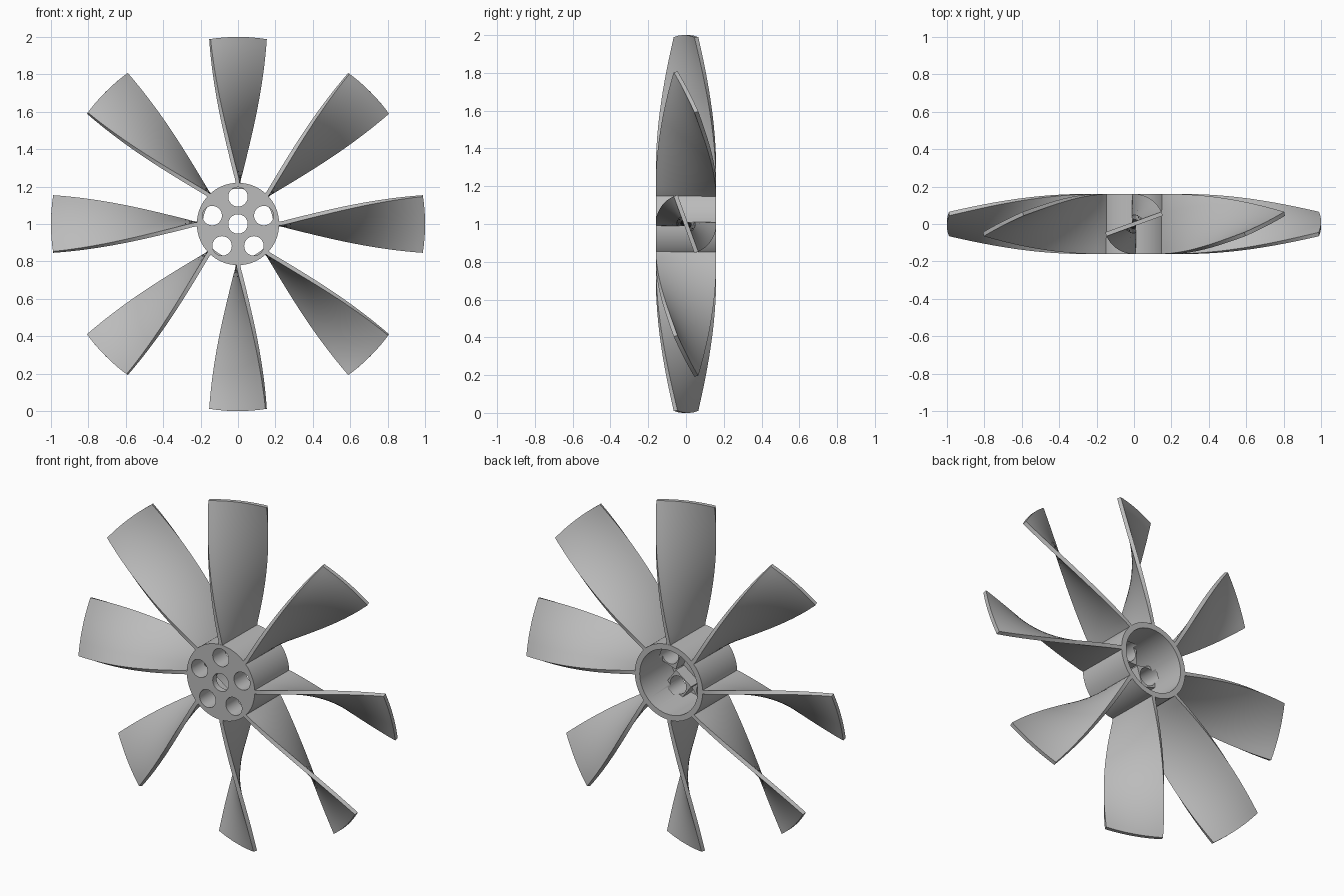
import bpy, bmesh, math
from mathutils import Matrix, Vector

if "Cube" in bpy.data.objects:
    bpy.data.objects.remove(bpy.data.objects["Cube"])

CENTRE = Vector((0, 0, 1))
HUB_R, BORE_R, HALF = 0.22, 0.188, 0.16
PLATE_Y, BOSS_Y = -0.125, -0.05
HOLE_R, RING_R = 0.052, 0.145

grey = bpy.data.materials.new("plain grey")
grey.use_nodes = True
grey.diffuse_color = (0.5, 0.5, 0.5, 1)
grey.node_tree.nodes["Principled BSDF"].inputs["Base Color"].default_value = (0.5, 0.5, 0.5, 1)


def make_object(name, bm):
    bmesh.ops.recalc_face_normals(bm, faces=bm.faces)
    mesh = bpy.data.meshes.new(name)
    bm.to_mesh(mesh)
    bm.free()
    mesh.materials.append(grey)
    obj = bpy.data.objects.new(name, mesh)
    bpy.context.collection.objects.link(obj)
    obj.location = CENTRE
    return obj


def activate(obj):
    bpy.ops.object.select_all(action='DESELECT')
    obj.select_set(True)
    bpy.context.view_layer.objects.active = obj


def smooth(obj):
    activate(obj)
    bpy.ops.object.shade_smooth_by_angle(angle=math.radians(30))


def cylinder(name, radius, y0, y1, x=0, z=0, sides=40):
    bm = bmesh.new()
    place = Matrix.Translation((x, (y0 + y1) / 2, z)) @ Matrix.Rotation(math.pi / 2, 4, 'X')
    bmesh.ops.create_cone(bm, cap_ends=True, segments=sides, radius1=radius,
                          radius2=radius, depth=y1 - y0, matrix=place)
    return make_object(name, bm)


def combine(target, tool, operation):
    mod = target.modifiers.new(operation, 'BOOLEAN')
    mod.operation, mod.solver, mod.object = operation, 'EXACT', tool
    activate(target)
    bpy.ops.object.modifier_apply(modifier=mod.name)
    bpy.data.objects.remove(tool)


# Hub: a cup open at the back
hub = cylinder("hub", HUB_R, -HALF, HALF, sides=96)
combine(hub, cylinder("bore", BORE_R, PLATE_Y, HALF + 0.1, sides=96), 'DIFFERENCE')

# Square bosses behind the ring of holes
ring = [math.radians(90 + 72 * i) for i in range(5)]
for a in ring:
    bm = bmesh.new()
    y0 = PLATE_Y - 0.01
    place = (Matrix.Rotation(-a, 4, 'Y')
             @ Matrix.Translation((0.1425, (y0 + BOSS_Y) / 2, 0))
             @ Matrix.Diagonal((0.111, BOSS_Y - y0, 0.122, 1)))
    bmesh.ops.create_cube(bm, size=1, matrix=place)
    combine(hub, make_object("boss", bm), 'UNION')

# Holes through the front plate and bosses
for x, z in [(0, 0)] + [(RING_R * math.cos(a), RING_R * math.sin(a)) for a in ring]:
    combine(hub, cylinder("drill", HOLE_R, -0.3, BOSS_Y + 0.03, x, z), 'DIFFERENCE')
smooth(hub)


# Blade: a flat strip twisted evenly from root to tip, ending on a circle
def blade(name, turn, rows=24, cols=10):
    root, chord, thick, twist = 0.205, 0.16, 0.011, math.radians(70)
    bm = bmesh.new()
    loops = []
    for i in range(rows + 1):
        r = root + (1 - root) * i / rows
        a = twist * max(0, (r - HUB_R) / (1 - HUB_R))
        sides = []
        for t in (-thick, thick):
            side = []
            for j in range(cols + 1):
                u = chord * (2 * j / cols - 1)
                x = u * math.sin(a) + t * math.cos(a)
                y = u * math.cos(a) - t * math.sin(a)
                y = max(-HALF, min(HALF, y))
                side.append(bm.verts.new((x, y, math.sqrt(r * r - x * x))))
            sides.append(side)
        loops.append(sides[0] + sides[1][::-1])
    count = len(loops[0])
    for lower, upper in zip(loops, loops[1:]):
        for k in range(count):
            n = (k + 1) % count
            bm.faces.new((lower[k], lower[n], upper[n], upper[k]))
    for end in (loops[0], loops[-1]):
        for j in range(cols):
            bm.faces.new((end[j], end[j + 1], end[count - 2 - j], end[count - 1 - j]))
    bm.transform(Matrix.Rotation(turn, 4, 'Y'))
    smooth(make_object(name, bm))


for i in range(8):
    blade(f"blade_{i + 1}", i * math.pi / 4)
